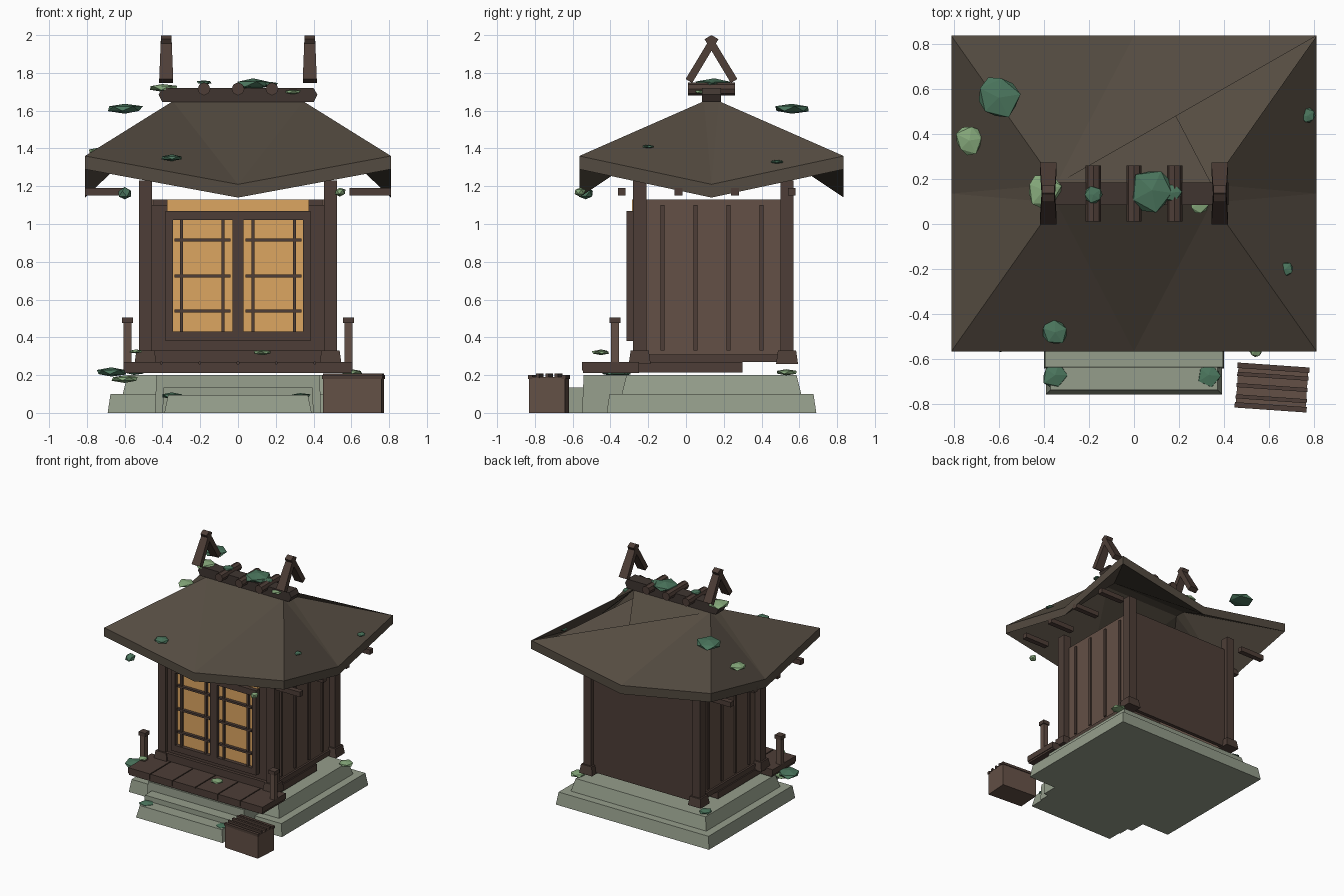
import bpy, bmesh, math, random
from mathutils import Vector, Matrix

if "Cube" in bpy.data.objects:
    bpy.data.objects.remove(bpy.data.objects["Cube"])
random.seed(4)
CY = 0.135   # centre of house and roof in y


def material(name, rgb):
    m = bpy.data.materials.new(name)
    m.diffuse_color = (*rgb, 1)
    m.use_nodes = True
    m.node_tree.nodes["Principled BSDF"].inputs["Base Color"].default_value = m.diffuse_color
    return m


WOOD = material("wood", (.125, .08, .061))
DARK = material("dark_wood", (.075, .048, .038))
ROOF = material("roof_bark", (.088, .07, .052))
RIDGE = material("ridge_wood", (.05, .036, .03))
STONE = material("stone", (.30, .34, .26))
PAPER = material("glowing_paper", (.72, .38, .12))
MOSS = material("moss", (.07, .18, .11))
PALE = material("pale_moss", (.24, .40, .20))


def finish(name, bm, mat):
    me = bpy.data.meshes.new(name)
    bm.to_mesh(me)
    bm.free()
    ob = bpy.data.objects.new(name, me)
    me.materials.append(mat)
    bpy.context.collection.objects.link(ob)
    return ob


def box(name, x, y, z, mat, taper=0):
    """Box from (min, max) ranges; taper insets the top rim."""
    bm = bmesh.new()
    bmesh.ops.create_cube(bm, size=1)
    for v in bm.verts:
        s = [c > 0 for c in v.co]
        t = taper if s[2] else 0
        v.co = (x[s[0]] + (-t if s[0] else t), y[s[1]] + (-t if s[1] else t), z[s[2]])
    return finish(name, bm, mat)


def around(c, half):
    return (c - half, c + half)


def side(s, a, b):
    return tuple(sorted((s * a, s * b)))


# stone base and steps
box("base_lower", (-.69, .69), (-.42, .69), (0, .1), STONE, .015)
box("base_upper", (-.61, .61), (-.34, .61), (.1, .2), STONE, .025)
box("step_top", (-.44, .44), (-.55, -.3), (0, .2), STONE, .008)
box("step_middle", (-.40, .40), (-.64, -.5), (0, .135), STONE, .005)
box("step_bottom", (-.39, .39), (-.755, -.6), (0, .095), STONE, .02)

# deck: planks at the front, walkways along the sides
for i in range(6):
    w = 1.22 / 6
    box("deck_plank", (-.61 + i * w + .004, -.61 + (i + 1) * w - .004), (-.55, -.25), (.225, .27), DARK)
box("deck_edge", (-.6, .6), (-.545, -.25), (.21, .26), DARK)
box("floor", (-.5, .5), (-.26, .3), (.215, .27), DARK)

# body walls
box("front_wall", (-.46, .46), (-.26, -.22), (.27, 1.1), DARK)
box("back_wall", (-.46, .46), (.51, .54), (.27, 1.13), DARK)
box("front_sill", (-.46, .46), (-.285, -.22), (.27, .33), DARK)
for s in (-1, 1):
    box("side_wall", side(s, .445, .475), (-.22, .51), (.27, 1.13), WOOD)
    box("side_sill", side(s, .45, .49), (-.22, .51), (.27, .31), DARK)
    for y in (-.125, .05, .225, .4):
        box("wall_batten", side(s, .47, .487), around(y, .011), (.33, 1.1), DARK)
    for y in (-.245, .535):
        box("corner_post", around(s * .49, .035), around(y, .035), (.27, 1.23), DARK)
        box("post_foot", around(s * .49, .058), around(y, .058), (.26, .33), DARK, .01)
    for y in (-.34, -.04, .26, .56):
        box("rafter_end", side(s, .59, .81), around(y, .021), (1.15, 1.19), DARK)
    box("rail_post", around(s * .585, .021), around(-.375, .021), (.27, .48), WOOD)
    box("rail_cap", around(s * .585, .029), around(-.375, .029), (.475, .505), DARK)

# paper doors with frame and lattice
box("paper_panel", (-.375, .375), (-.285, -.25), (.4, 1.13), PAPER)
for s in (-1, 1):
    box("door_stile", side(s, .345, .385), (-.315, -.27), (.38, 1.07), DARK)
    for x in (.08, .3):
        box("lattice_upright", around(s * x, .008), (-.305, -.28), (.43, 1.02), DARK)
    for z in (.54, .725, .915):
        box("lattice_bar", side(s, .04, .335), (-.309, -.28), around(z, .008), DARK)
box("door_mullion", (-.03, .03), (-.315, -.27), (.4, 1.04), DARK)
box("door_head", (-.385, .385), (-.315, -.27), (1.02, 1.07), DARK)
box("door_foot", (-.385, .385), (-.315, -.27), (.38, .43), DARK)

# roof: eight-point eave with lifted corners rising to a short ridge
bm = bmesh.new()


def shell(drop):
    eave = [(-1, -1), (0, -1), (1, -1), (1, 0), (1, 1), (0, 1), (-1, 1), (-1, 0)]
    ring = [bm.verts.new((.81 * x, CY + .7 * y, (1.36 if x * y else 1.21) - drop)) for x, y in eave]
    top = [bm.verts.new((.345 * x, CY + .04 * y, 1.65 - drop)) for x, y in eave[::2]]
    return ring, top


ring, top = shell(0)
low, low_top = shell(.07)
for r, t, upper in ((ring, top, True), (low, low_top, False)):
    bm.faces.new(t if upper else t[::-1])
    for k in range(4):
        a, m, b = r[2 * k], r[2 * k + 1], r[(2 * k + 2) % 8]
        p, q = t[k], t[(k + 1) % 4]
        tris = [(a, m, p), (m, b, q), (m, q, p)]
        if upper and k == 2:      # rear slope has an open triangular gap
            tris = [(a, m, q), (m, b, q), (q, p, m)]
            tris[1] = (a, m, q)
            tris = [(a, m, q), (m, b, q), (m, q, p)]
        for f in tris:
            bm.faces.new(f if upper else f[::-1])
for i in range(8):
    j = (i + 1) % 8
    bm.faces.new((low[i], low[j], ring[j], ring[i]))
finish("roof", bm, ROOF)

# ridge beam with pointed ends
bm = bmesh.new()
prof = [(-.42, 1.685), (-.4, 1.645), (.4, 1.645), (.42, 1.685), (.4, 1.72), (-.4, 1.72)]
f = bm.faces.new([bm.verts.new((x, CY - .05, z)) for x, z in prof])
ext = bmesh.ops.extrude_face_region(bm, geom=[f])
bmesh.ops.translate(bm, vec=(0, .1, 0), verts=[g for g in ext["geom"] if isinstance(g, bmesh.types.BMVert)])
bmesh.ops.recalc_face_normals(bm, faces=bm.faces)
finish("ridge_beam", bm, RIDGE)

# ridge logs
for x in (-.18, 0, .18):
    bm = bmesh.new()
    bmesh.ops.create_cone(bm, cap_ends=True, segments=8, radius1=.034, radius2=.034, depth=.25,
                          matrix=Matrix.Translation((x, CY, 1.715)) @ Matrix.Rotation(math.pi / 2, 4, 'X'))
    finish("ridge_log", bm, DARK)

# crossed roof finials
for s in (-1, 1):
    for d in (-1, 1):
        fin = box("crossed_finial", (-.037, .037), (-.02, .02), (-.135, .135), DARK)
        for v in fin.data.vertices:
            if v.co.z > 0:
                v.co.x *= .75
        fin.location = (s * .38, CY + d * .05, 1.873)
        fin.rotation_euler.x = d * math.radians(31)

# offering box, slightly turned
parts = [box("offering_box", (-.155, .155), (-.095, .095), (0, .19), WOOD)]
for y in (-.088, .088):
    parts.append(box("offering_box_rim", (-.16, .16), around(y, .012), (.18, .2), DARK))
for y in (-.05, 0, .05):
    parts.append(box("offering_box_slat", (-.158, .158), around(y, .009), (.185, .208), DARK))
for p in parts:
    p.location = (.612, -.725, 0)
    p.rotation_euler.z = math.radians(-4)

# moss clumps: x, y, z, radius
dark = [(-.6, .56, 1.61, .1), (-.18, .13, 1.75, .04), (.08, .15, 1.74, .1), (.17, .14, 1.74, .045),
        (-.35, -.48, 1.35, .06), (-.6, -.53, 1.16, .04), (.77, .48, 1.33, .035), (.67, -.2, 1.41, .035),
        (-.35, -.67, .09, .06), (.33, -.67, .09, .055), (-.67, -.37, .215, .085), (-.55, .53, .215, .05)]
pale = [(-.73, .37, 1.385, .065), (-.4, .15, 1.72, .08), (.29, .09, 1.70, .045), (.54, -.56, 1.17, .03),
        (.13, -.45, .32, .05), (-.6, -.38, .18, .07), (.6, .53, .215, .06), (-.54, -.45, .325, .035)]
for spots, mat in ((dark, MOSS), (pale, PALE)):
    for x, y, z, r in spots:
        bm = bmesh.new()
        bmesh.ops.create_icosphere(bm, subdivisions=1, radius=r,
                                   matrix=Matrix.Rotation(random.uniform(0, 6), 4, 'Z'))
        for v in bm.verts:
            v.co = Vector((v.co.x, v.co.y, v.co.z * (.8 if r < .045 and 1 < z < 1.2 else .28))) * random.uniform(.9, 1.15)
            v.co += Vector((x, y, z))
        finish("moss_clump", bm, mat)
